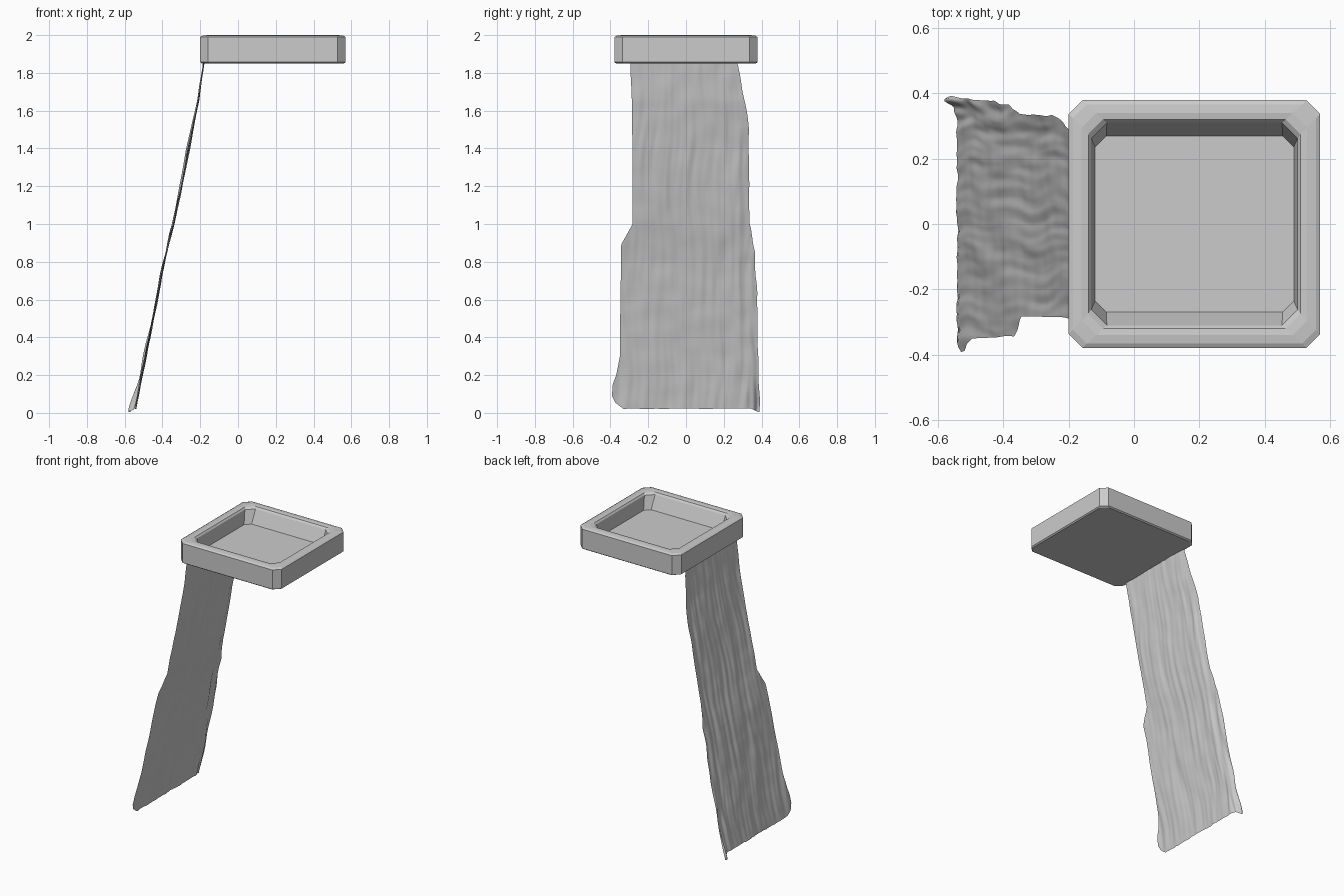
import bpy, bmesh, math
from mathutils import Vector, noise

if "Cube" in bpy.data.objects:
    bpy.data.objects.remove(bpy.data.objects["Cube"])

CX = 0.185  # tray centre in x


def smooth(t):
    t = max(0.0, min(1.0, t))
    return t * t * (3 - 2 * t)


def lookup(table, z):
    """Linear interpolation in a list of (z, value), z descending."""
    for (z0, a), (z1, b) in zip(table, table[1:]):
        if z >= z1:
            return a + (b - a) * (z0 - z) / (z0 - z1)
    return table[-1][1]


def ring(bm, hx, hy, cut, z):
    """Rectangle with chamfered corners."""
    pts = [(hx, -hy + cut), (hx, hy - cut), (hx - cut, hy), (-hx + cut, hy),
           (-hx, hy - cut), (-hx, -hy + cut), (-hx + cut, -hy), (hx - cut, -hy)]
    return [bm.verts.new((CX + x, y, z)) for x, y in pts]


def finish(bm, name):
    me = bpy.data.meshes.new(name)
    bm.to_mesh(me)
    bm.free()
    ob = bpy.data.objects.new(name, me)
    bpy.context.collection.objects.link(ob)
    return ob


# Shallow tray: outer wall, softened rim, sloping inner wall, floor
bm = bmesh.new()
rings = [ring(bm, *r) for r in (
    (0.376, 0.370, 0.042, 1.850), (0.385, 0.379, 0.042, 1.857),
    (0.385, 0.379, 0.042, 1.990), (0.372, 0.366, 0.042, 1.997),
    (0.345, 0.340, 0.045, 2.000), (0.325, 0.320, 0.045, 1.997),
    (0.316, 0.310, 0.048, 1.985), (0.304, 0.270, 0.034, 1.895))]
for a, b in zip(rings, rings[1:]):
    for i in range(8):
        j = (i + 1) % 8
        bm.faces.new((a[i], a[j], b[j], b[i]))
bm.faces.new(rings[0][::-1])
bm.faces.new(rings[-1])
finish(bm, "tray")

# Hanging cloth: side outlines, slanted profile and wrinkles
left = [(1.86, -.295), (1.6, -.285), (1.0, -.283), (.89, -.343), (.3, -.35),
        (.2, -.37), (.15, -.388), (.09, -.392), (.055, -.375), (.02, -.33)]
right = [(1.86, .272), (1.7, .30), (1.5, .335), (1.0, .333), (.85, .37),
         (.4, .38), (.02, .388)]
path = [(1.86, -.18), (1.65, -.21), (1.3, -.278), (1.0, -.342), (.8, -.392),
        (.6, -.43), (.3, -.49), (.02, -.542)]
NU, NV = 120, 160
bm = bmesh.new()
grid = []
for v in range(NV + 1):
    t = v / NV
    row = []
    for u in range(NU + 1):
        s = u / NU
        # Uneven hem with one drooping corner
        hem = 0.022 + 0.006 * noise.noise((s * 9, 3.1, 0))
        hem -= 0.018 * smooth((s - 0.93) / 0.07)
        z = 1.86 + (hem - 1.86) * t
        y0, y1 = lookup(left, z), lookup(right, z)
        y = y0 + (y1 - y0) * s
        x = lookup(path, z)
        # Long vertical folds, denser towards the back edge
        warp = 0.035 * noise.noise((z * 2.2, y * 3, 7.0))
        amp = (0.006 + 0.007 * smooth((s - 0.65) / 0.3)) * (0.5 + 0.5 * smooth(t * 4))
        x += amp * noise.noise(((y + warp) * 13, z * 1.8, 1.0))
        x += amp * 0.7 * noise.noise(((y + warp) * 32, z * 3.0, 5.0))
        x += 0.003 * noise.noise((y * 10, z * 9, 9.0))
        # Rolled back edge and curled bottom corner
        edge = smooth((s - 0.90) / 0.10)
        low = smooth((0.22 - z) / 0.2)
        x -= edge * (0.008 + 0.02 * low)
        x -= 0.012 * low * edge * math.sin(s * 110)
        y += 0.006 * noise.noise((y * 4, z * 8, 2.0)) * (0.3 + edge)
        row.append(bm.verts.new((x, y, z)))
    grid.append(row)
for a, b in zip(grid, grid[1:]):
    for u in range(NU):
        f = bm.faces.new((a[u], b[u], b[u + 1], a[u + 1]))
        f.smooth = True
finish(bm, "hanging_cloth")
